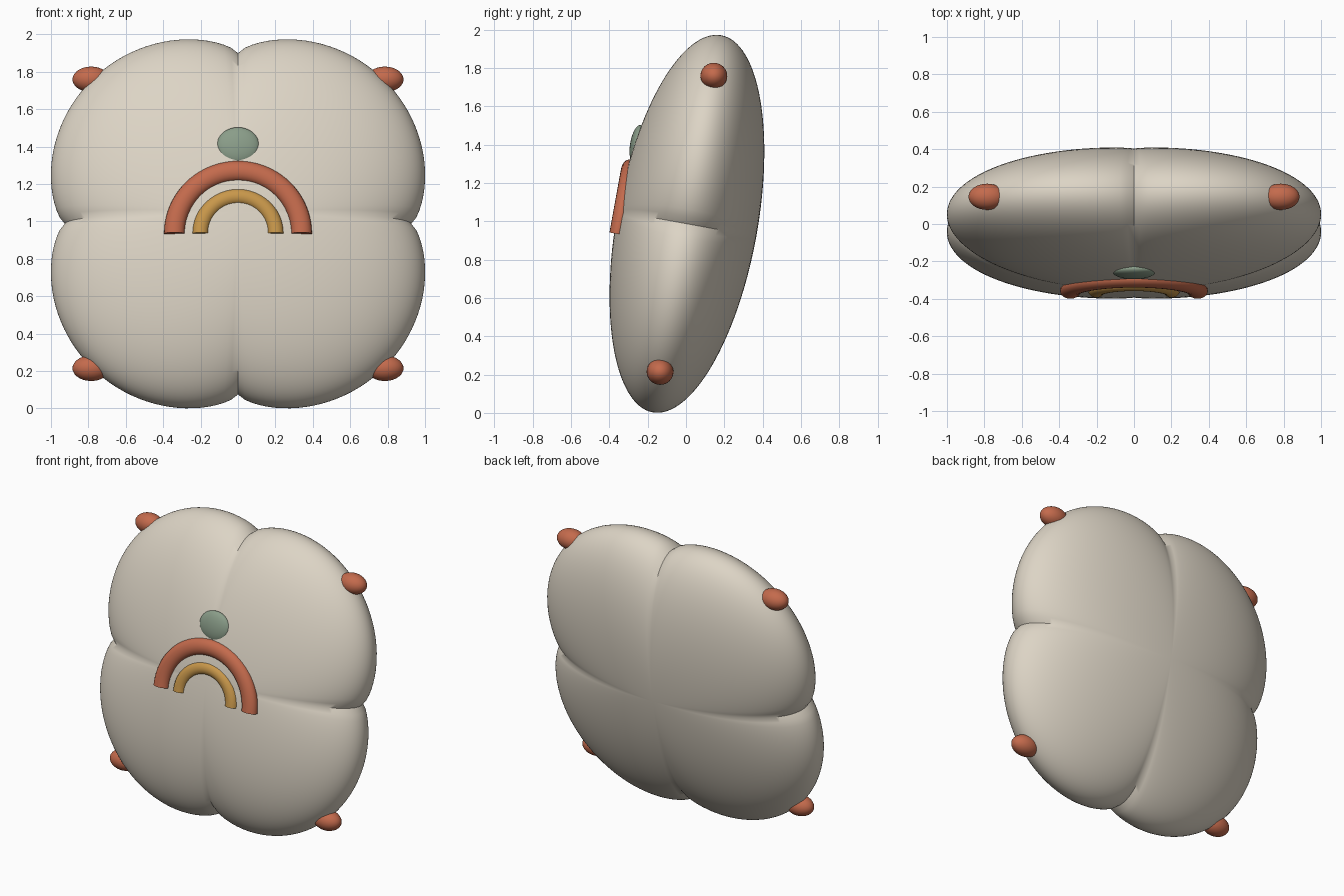
import bpy, bmesh, math
from mathutils import Matrix, Vector

cube = bpy.data.objects.get("Cube")
if cube:
    bpy.data.objects.remove(cube, do_unlink=True)

# Whole cushion leans back about the x axis
LEAN = Matrix.Translation((0, 0.005, 0.987)) @ Matrix.Rotation(-0.18, 4, 'X')


def material(name, rgb):
    m = bpy.data.materials.new(name)
    m.use_nodes = True
    m.diffuse_color = (*rgb, 1)
    bsdf = m.node_tree.nodes["Principled BSDF"]
    bsdf.inputs["Base Color"].default_value = (*rgb, 1)
    bsdf.inputs["Roughness"].default_value = 0.8
    return m


cream = material("cream", (0.72, 0.66, 0.56))
terracotta = material("terracotta", (0.55, 0.145, 0.073))
ochre = material("ochre", (0.578, 0.31, 0.069))
sage = material("sage", (0.254, 0.337, 0.25))


def finish(name, bm, mat, loc=(0, 0, 0)):
    bmesh.ops.recalc_face_normals(bm, faces=bm.faces)
    mesh = bpy.data.meshes.new(name)
    bm.to_mesh(mesh)
    bm.free()
    mesh.materials.append(mat)
    ob = bpy.data.objects.new(name, mesh)
    bpy.context.collection.objects.link(ob)
    ob.matrix_world = LEAN @ Matrix.Translation(loc)
    bpy.ops.object.select_all(action='DESELECT')
    ob.select_set(True)
    bpy.context.view_layer.objects.active = ob
    bpy.ops.object.shade_smooth_by_angle(angle=math.radians(50))
    return ob


def ellipsoid(name, loc, radii, mat):
    bm = bmesh.new()
    bmesh.ops.create_uvsphere(bm, u_segments=32, v_segments=20, radius=1)
    bmesh.ops.scale(bm, vec=radii, verts=bm.verts)
    return finish(name, bm, mat, loc)


def arch(name, radius, width, depth, mat):
    # Half ring with an oval section and flat feet
    bm = bmesh.new()
    n = 20
    ring = []
    for i in range(n):
        a = math.tau * i / n
        ring.append(bm.verts.new((radius + width * math.cos(a), depth * math.sin(a), 0)))
    foot = bm.faces.new(ring)
    ends = bmesh.ops.spin(bm, geom=[foot], cent=(0, 0, 0), axis=(0, -1, 0),
                          angle=math.pi, steps=40, use_duplicate=False)
    if not foot.is_valid:
        bm.faces.new(ring)
    return finish(name, bm, mat, (0, -0.348, -0.117))


# Four-lobed cushion: a flattened ball whose rim is pinched at four places
bm = bmesh.new()
bmesh.ops.create_uvsphere(bm, u_segments=160, v_segments=64, radius=1,
                          matrix=Matrix.Rotation(math.pi / 2, 4, 'X'))
for v in bm.verts:
    angle = math.atan2(v.co.z, v.co.x)
    rim = 0.925 + 0.18 * abs(math.sin(2 * angle)) ** 0.7
    v.co = Vector((v.co.x * rim, v.co.y * 0.368, v.co.z * rim))
cushion = finish("cushion", bm, cream)
cushion.data.shade_smooth()

# Corner bobbles
for side, x in (("left", 1), ("right", -1)):
    for level, z in (("upper", 1), ("lower", -1)):
        ellipsoid(f"{level}_{side}_bobble", (0.785 * x, 0, 0.785 * z),
                  (0.1, 0.07, 0.068), terracotta)

# Rainbow and dot on the front
arch("outer_arch", 0.34, 0.055, 0.042, terracotta)
arch("inner_arch", 0.201, 0.043, 0.036, ochre)
ellipsoid("dot", (0, -0.331, 0.364), (0.115, 0.036, 0.1), sage)
